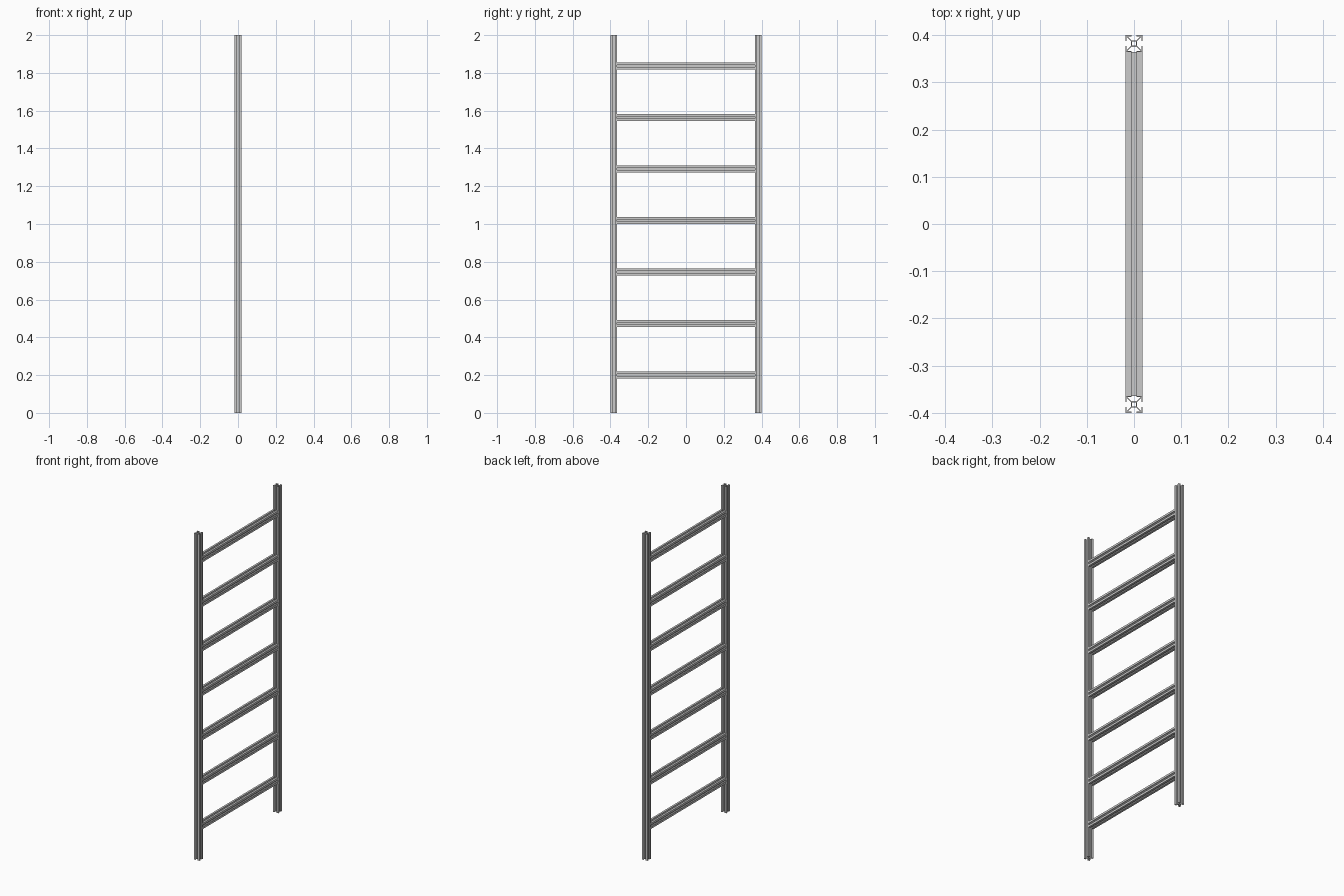
import bpy
import math
from mathutils import Matrix

cube = bpy.data.objects.get("Cube")
if cube:
    bpy.data.objects.remove(cube, do_unlink=True)

HALF = 0.018          # half width of the slotted bar
HEIGHT = 2.0
POST_Y = 0.382
RUNG_COUNT = 7
FIRST_RUNG, RUNG_STEP = 0.2, 0.2727

metal = bpy.data.materials.new("light_grey_aluminium")
metal.use_nodes = True
grey = (0.60, 0.60, 0.60, 1)
metal.diffuse_color = grey
metal.node_tree.nodes["Principled BSDF"].inputs["Base Color"].default_value = grey


def quarter_turns(points):
    """Repeat a corner outline around the bar axis."""
    outline = []
    for turn in range(4):
        c, s = round(math.cos(turn * math.pi / 2)), round(math.sin(turn * math.pi / 2))
        outline += [(c * x - s * y, s * x + c * y) for x, y in points]
    return outline


def slotted_bar(name, length):
    """Mesh of a T-slot bar along z, centred on the origin."""
    # half of one corner: core, diagonal rib, lip; mirrored on the diagonal
    half = [(0.38, 0.30), (0.86, 0.78), (0.86, 0.30), (1, 0.30)]
    corner = half + [(1, 1)] + [(y, x) for x, y in reversed(half)]
    curve = bpy.data.curves.new(name + "_profile", "CURVE")
    curve.dimensions = "2D"
    curve.fill_mode = "BOTH"
    curve.extrude = length / 2
    # outer outline and the hollow bore
    for outline in (quarter_turns(corner), quarter_turns([(0.24, 0.24)])):
        spline = curve.splines.new("POLY")
        spline.points.add(len(outline) - 1)
        for point, (x, y) in zip(spline.points, outline):
            point.co = (x * HALF, y * HALF, 0, 1)
        spline.use_cyclic_u = True
    helper = bpy.data.objects.new(name + "_profile", curve)
    bpy.context.collection.objects.link(helper)
    bpy.context.view_layer.update()
    evaluated = helper.evaluated_get(bpy.context.evaluated_depsgraph_get())
    mesh = bpy.data.meshes.new_from_object(evaluated)
    mesh.name = name
    bpy.data.objects.remove(helper, do_unlink=True)
    mesh.materials.clear()
    mesh.materials.append(metal)
    mesh.shade_flat()
    return mesh


def place(name, mesh, location):
    obj = bpy.data.objects.new(name, mesh)
    obj.location = location
    bpy.context.collection.objects.link(obj)


# Upright posts
post = slotted_bar("post", HEIGHT)
for name, side in (("front_post", -1), ("back_post", 1)):
    place(name, post, (0, side * POST_Y, HEIGHT / 2))

# Rungs between the inner faces of the posts
rung = slotted_bar("rung", 2 * (POST_Y - HALF))
rung.transform(Matrix.Rotation(math.pi / 2, 4, "X"))
for i in range(RUNG_COUNT):
    place(f"rung_{i + 1}", rung, (0, 0, FIRST_RUNG + i * RUNG_STEP))
